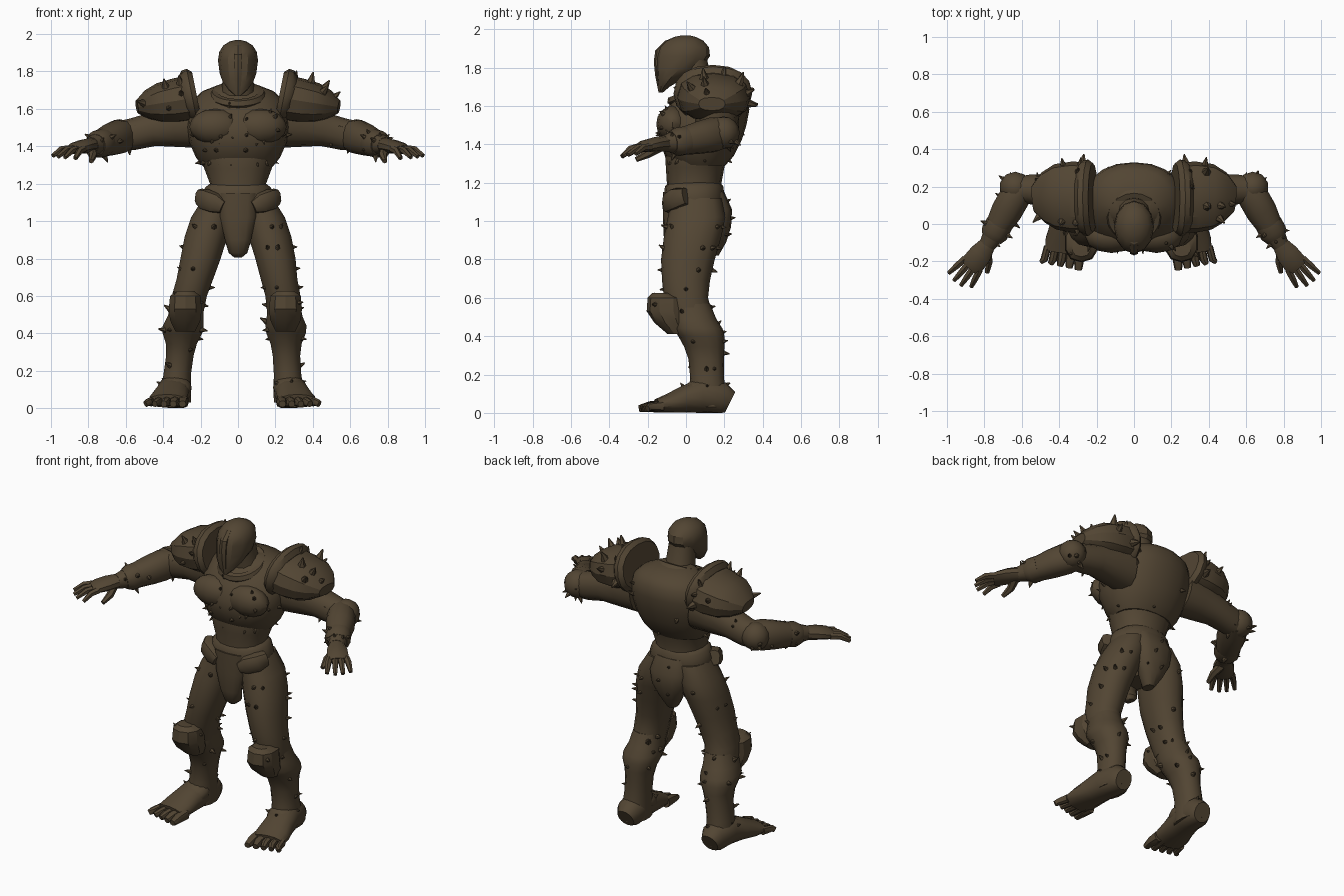
import bpy, bmesh, math, random
from mathutils import Vector, Matrix

random.seed(7)
brown = bpy.data.materials.new("dark_brown")
brown.diffuse_color = (0.085, 0.060, 0.033, 1)
Z = Vector((0, 0, 1))


def finish(name, bm, angle=40):
    bmesh.ops.recalc_face_normals(bm, faces=bm.faces)
    me = bpy.data.meshes.new(name)
    bm.to_mesh(me)
    bm.free()
    me.materials.append(brown)
    ob = bpy.data.objects.new(name, me)
    bpy.context.collection.objects.link(ob)
    bpy.ops.object.select_all(action='DESELECT')
    ob.select_set(True)
    bpy.context.view_layer.objects.active = ob
    bpy.ops.object.shade_smooth_by_angle(angle=math.radians(angle))
    return ob


def loft(name, stations, n=14, level=False, power=2.2, floor=False, angle=40):
    """Skin rings (x, y, z, half width, half depth); level keeps rings horizontal."""
    bm = bmesh.new()
    pts = [Vector(s[:3]) for s in stations]
    rings = []
    for i, s in enumerate(stations):
        if level:
            u, v = Vector((1, 0, 0)), Vector((0, 1, 0))
        else:
            t = (pts[min(i + 1, len(pts) - 1)] - pts[max(i - 1, 0)]).normalized()
            v = (Z - t * t.z).normalized()
            u = v.cross(t)
        ring = []
        for k in range(n):
            a = 2 * math.pi * k / n + math.pi / 2
            c, d = math.cos(a), math.sin(a)
            p = pts[i] + u * s[3] * math.copysign(abs(c) ** (2 / power), c) \
                + v * s[4] * math.copysign(abs(d) ** (2 / power), d)
            if floor:
                p.z = max(p.z, 0)
            ring.append(bm.verts.new(p))
        rings.append(ring)
    for a, b in zip(rings, rings[1:]):
        for k in range(n):
            bm.faces.new((a[k], a[(k + 1) % n], b[(k + 1) % n], b[k]))
    bm.faces.new(rings[0])
    bm.faces.new(rings[-1])
    return finish(name, bm, angle)


def stack(name, rows, n=16, power=2.2, angle=40, x=0):
    """Level loft from rows (z, half width, front y, back y)."""
    return loft(name, [(x, (f + b) / 2, z, w, (b - f) / 2) for z, w, f, b in rows],
                n, True, power, angle=angle)


def ellipsoid(name, centre, radii, tilt=0, seg=12):
    bm = bmesh.new()
    m = Matrix.Translation(centre) @ Matrix.Rotation(tilt, 4, 'X') @ Matrix.Diagonal((*radii, 1))
    bmesh.ops.create_uvsphere(bm, u_segments=seg, v_segments=8, radius=1, matrix=m)
    return finish(name, bm)


def spikes(host, count, length, rule=lambda c: True):
    """Scatter thorns along the face normals of a part."""
    faces = [p for p in host.data.polygons if len(p.vertices) == 4 and rule(p.center)]
    bm = bmesh.new()
    for p in random.sample(faces, min(count, len(faces))):
        d = (p.normal + Vector((0, 0, random.uniform(-.1, .5)))).normalized()
        l = length * random.uniform(.7, 1.3)
        m = Matrix.Translation(p.center + d * l * .2) @ d.to_track_quat('Z', 'Y').to_matrix().to_4x4()
        bmesh.ops.create_cone(bm, segments=6, radius1=l * .5, radius2=l * .06,
                              depth=l * 1.2, cap_ends=True, matrix=m)
    return finish(host.name + "_thorns", bm)


# Torso
stack("waist", [(1.12, .17, -.10, .19), (1.2, .15, -.10, .185), (1.28, .18, -.105, .20),
                (1.36, .20, -.11, .22), (1.42, .2, -.10, .24)])
chest = stack("chest_armour", [(1.29, .185, -.06, .205), (1.34, .225, -.11, .25), (1.42, .26, -.14, .29),
                               (1.5, .275, -.145, .315), (1.58, .27, -.105, .33), (1.65, .24, -.05, .325),
                               (1.695, .19, .01, .29), (1.73, .10, .04, .2)], 20)
spikes(chest, 30, .032, lambda c: c.z < 1.66)
for s in (-1, 1):
    pec = ellipsoid("pectoral", (s * .12, -.07, 1.505), (.14, .085, .095))
    spikes(pec, 6, .03, lambda c: c.y < -.1)

# Neck and collar
loft("neck", [(0, .08, 1.62, .11, .1), (0, .055, 1.72, .085, .085), (0, .03, 1.84, .08, .08)], 12, True)
bm = bmesh.new()
tilt = Matrix.Translation((0, .045, 1.672)) @ Matrix.Rotation(math.radians(22), 4, 'X')
rings = []
for i in range(20):
    a = 2 * math.pi * i / 20
    d = Vector((math.cos(a), math.sin(a), 0))
    rings.append([bm.verts.new(tilt @ (d * (.125 + .028 * math.cos(b)) + Z * .028 * math.sin(b)))
                  for b in (k * math.pi / 3 for k in range(6))])
for i in range(20):
    for k in range(6):
        a, b = rings[i], rings[(i + 1) % 20]
        bm.faces.new((a[k], a[(k + 1) % 6], b[(k + 1) % 6], b[k]))
finish("collar", bm)

# Helmeted head with a central crest
stack("head", [(1.67, .015, -.14, -.12), (1.70, .05, -.145, -.085), (1.745, .082, -.152, -.01),
               (1.79, .098, -.158, .08), (1.86, .107, -.155, .125), (1.905, .10, -.14, .12),
               (1.94, .078, -.105, .09), (1.96, .045, -.06, .05), (1.968, .015, -.02, .015)], 12, 2.0, 30)
loft("face_crest", [(0, -.02, 1.96, .015, .012), (0, -.09, 1.94, .022, .02), (0, -.14, 1.89, .026, .02),
                    (0, -.15, 1.83, .026, .018), (0, -.145, 1.76, .022, .016), (0, -.133, 1.67, .01, .01)],
     6, True, 2, angle=25)

# Pelvis, front and rear guards
stack("pelvis", [(.90, .07, -.06, .12), (.97, .14, -.085, .18), (1.06, .19, -.105, .2),
                 (1.13, .195, -.115, .2), (1.18, .175, -.11, .195), (1.2, .15, -.09, .18)])
loft("front_guard", [(0, -.085, 1.15, .10, .035), (0, -.085, 1.02, .095, .035),
                     (0, -.07, .9, .07, .045), (0, -.05, .83, .05, .05), (0, -.04, .805, .02, .03)], 12, True)
rear = loft("rear_guard", [(0, .165, 1.15, .10, .035), (0, .19, 1.06, .12, .05), (0, .18, .97, .11, .055),
                           (0, .15, .89, .075, .06), (0, .13, .82, .03, .04)], 12, True)
spikes(rear, 4, .025, lambda c: c.y > .19)

for s in (-1, 1):
    side = "right_" if s > 0 else "left_"

    def M(rows):
        return [(s * r[0], *r[1:]) for r in rows]

    def L(rows):
        # lower legs stand slightly off to the left
        return [(s * r[0] - .03 * max(0, min(1, (.8 - r[2]) / .6)), *r[1:]) for r in rows]

    # Shoulder pad with raised inner rim
    pad = loft(side + "shoulder_pad", M([(.25, .14, 1.655, .185, .125), (.33, .145, 1.642, .19, .122),
               (.42, .145, 1.63, .175, .108), (.485, .14, 1.62, .135, .08), (.54, .135, 1.61, .07, .035)]),
               12, power=2.4, angle=25)
    spikes(pad, 9, .055, lambda c: c.z > 1.6)
    loft(side + "shoulder_rim", M([(.22, .14, 1.67, .185, .13), (.245, .14, 1.665, .205, .152),
                                   (.27, .14, 1.66, .2, .148), (.29, .14, 1.655, .18, .12)]), 16)

    # Arm
    upper = loft(side + "upper_arm", M([(.22, .16, 1.53, .12, .14), (.34, .17, 1.515, .11, .12),
                 (.46, .18, 1.49, .09, .09), (.56, .185, 1.465, .08, .085), (.63, .18, 1.455, .07, .08)]))
    spikes(upper, 3, .03, lambda c: abs(c.x) > .42)
    fore = loft(side + "forearm", M([(.59, .20, 1.46, .07, .08), (.64, .14, 1.45, .085, .092),
                (.68, .07, 1.435, .085, .085), (.72, 0, 1.42, .072, .075), (.75, -.055, 1.412, .06, .06),
                (.785, -.115, 1.405, .045, .042)]))
    spikes(fore, 6, .032)
    elbow = ellipsoid(side + "elbow_guard", (s * .635, .195, 1.46), (.085, .085, .085), seg=10)
    spikes(elbow, 5, .035, lambda c: c.y > .2)
    cuff = loft(side + "wrist_cuff", M([(.72, 0, 1.42, .074, .074), (.745, -.047, 1.412, .076, .074),
                                        (.762, -.075, 1.408, .06, .057)]))
    spikes(cuff, 3, .042)

    # Hand
    loft(side + "palm", M([(.78, -.105, 1.405, .045, .042), (.82, -.16, 1.4, .063, .038),
                           (.86, -.21, 1.39, .066, .032), (.88, -.233, 1.382, .056, .022)]), 10)
    tips = [(.87, -.335, 1.335), (.925, -.328, 1.34), (.962, -.302, 1.345), (.99, -.262, 1.35)]
    for k, tip in enumerate(tips):
        o = -.05 + .033 * k
        base = Vector((.865 + .78 * o, -.215 + .62 * o, 1.385))
        mid = base.lerp(Vector(tip), .5) + Z * .014
        loft(side + "finger", M([(*base, .021, .021), (*mid, .019, .019), (*tip, .012, .012)]), 6, power=2)
    loft(side + "thumb", M([(.79, -.14, 1.385, .028, .027), (.775, -.2, 1.35, .022, .023),
                            (.785, -.26, 1.32, .013, .013)]), 6, power=2)

    # Leg
    loft(side + "hip_guard", M([(.08, -.09, 1.075, .035, .035), (.12, -.08, 1.095, .045, .055),
                                (.17, -.05, 1.115, .05, .058), (.2, 0, 1.13, .035, .045)]), 10, power=2.8)
    thigh = loft(side + "thigh", L([(.10, .055, 1.12, .09, .13), (.14, .055, 1.02, .113, .15),
                 (.17, .035, .92, .117, .15), (.20, .01, .8, .11, .14), (.225, 0, .69, .1, .125),
                 (.25, 0, .6, .096, .115), (.26, .025, .5, .09, .115)]), 14, True)
    spikes(thigh, 14, .034, lambda c: c.z < 1.05 and abs(c.x) > .12)
    shin = loft(side + "shin", L([(.255, .02, .57, .088, .105), (.265, .04, .49, .098, .118),
                (.275, .06, .44, .112, .13), (.277, .08, .40, .108, .12), (.28, .095, .345, .085, .105),
                (.285, .105, .28, .075, .092), (.295, .11, .18, .075, .088), (.3, .11, .1, .082, .1),
                (.3, .115, .03, .08, .105)]), 14, True)
    spikes(shin, 12, .038, lambda c: c.z > .12)
    knee = stack(side + "knee_guard", [(.625, .05, -.175, -.08), (.6, .085, -.2, 0), (.53, .092, -.205, 0),
                 (.47, .085, -.165, .01), (.41, .055, -.095, .02)], 10, 2.3, 30, L([(.268, 0, .52)])[0][0])
    spikes(knee, 2, .03, lambda c: c.z > .5)

    # Foot and toes
    loft(side + "foot", L([(.3, .23, .055, .055, .06), (.3, .19, .075, .08, .085), (.31, .08, .09, .088, .09),
                           (.325, -.01, .07, .095, .07), (.34, -.09, .05, .105, .05), (.348, -.15, .038, .1, .036)]),
         14, floor=True)
    for k in range(5):
        o = -.085 + .043 * k
        end = -.245 + .011 * k
        r = .028 - .002 * k
        loft(side + "toe", L([(.345 + o, -.12, .035, r, r + .006), (.356 + o * 1.08, -.19, .032, r, r),
                              (.365 + o * 1.15, end, .022, r * .7, .018)]), 8, floor=True)
    ankle = ellipsoid(side + "ankle_guard", (L([(.305, 0, .1)])[0][0], .05, .11), (.088, .09, .06), math.radians(25))
    spikes(ankle, 4, .03, lambda c: c.z > .1)
